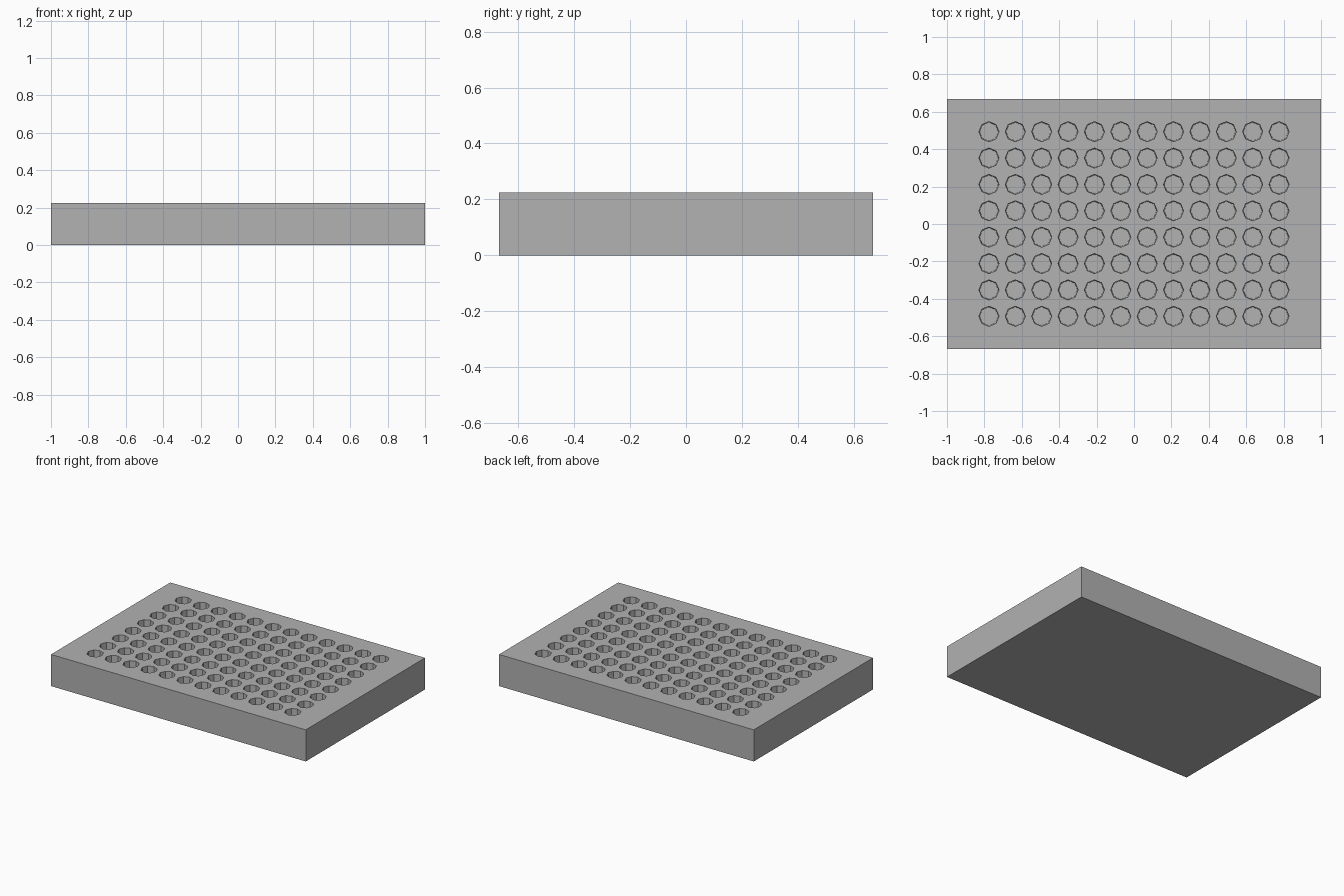
import bpy, bmesh
from mathutils import Matrix

old = bpy.data.objects.get("Cube")
if old:
    bpy.data.objects.remove(old, do_unlink=True)

LENGTH, WIDTH, HEIGHT = 2.0, 1.337, 0.2245
COLS, ROWS, PITCH = 12, 8, 0.141
TOP_R, FLOOR_R, DEPTH, SIDES = 0.0537, 0.0497, 0.167, 8
LIFT = 0.02  # cutter overshoot above the top face

grey = bpy.data.materials.new("plain grey")
grey.use_nodes = True
colour = (0.445, 0.445, 0.445, 1)
grey.diffuse_color = colour
grey.node_tree.nodes["Principled BSDF"].inputs["Base Color"].default_value = colour


def make_object(name, bm):
    mesh = bpy.data.meshes.new(name)
    bm.to_mesh(mesh)
    bm.free()
    mesh.materials.append(grey)
    obj = bpy.data.objects.new(name, mesh)
    bpy.context.collection.objects.link(obj)
    return obj


# Solid plate block
bm = bmesh.new()
bmesh.ops.create_cube(bm, size=1, matrix=Matrix.Translation((0, 0, HEIGHT / 2))
                      @ Matrix.Diagonal((LENGTH, WIDTH, HEIGHT, 1)))
plate = make_object("well_plate", bm)

# Grid of slightly tapered well cutters
bm = bmesh.new()
tall = DEPTH + LIFT
rim = TOP_R + (TOP_R - FLOOR_R) * LIFT / DEPTH
for col in range(COLS):
    for row in range(ROWS):
        place = Matrix.Translation(((col - (COLS - 1) / 2) * PITCH,
                                    (row - (ROWS - 1) / 2) * PITCH,
                                    HEIGHT - DEPTH + tall / 2))
        bmesh.ops.create_cone(bm, cap_ends=True, segments=SIDES, radius1=FLOOR_R,
                              radius2=rim, depth=tall, matrix=place)
cutter = make_object("well_cutter", bm)
cutter.hide_render = True

# Sink the wells into the block
cut = plate.modifiers.new("wells", 'BOOLEAN')
cut.operation = 'DIFFERENCE'
cut.solver = 'EXACT'
cut.object = cutter
bpy.context.view_layer.objects.active = plate
bpy.ops.object.modifier_apply(modifier=cut.name)
bpy.data.objects.remove(cutter, do_unlink=True)
